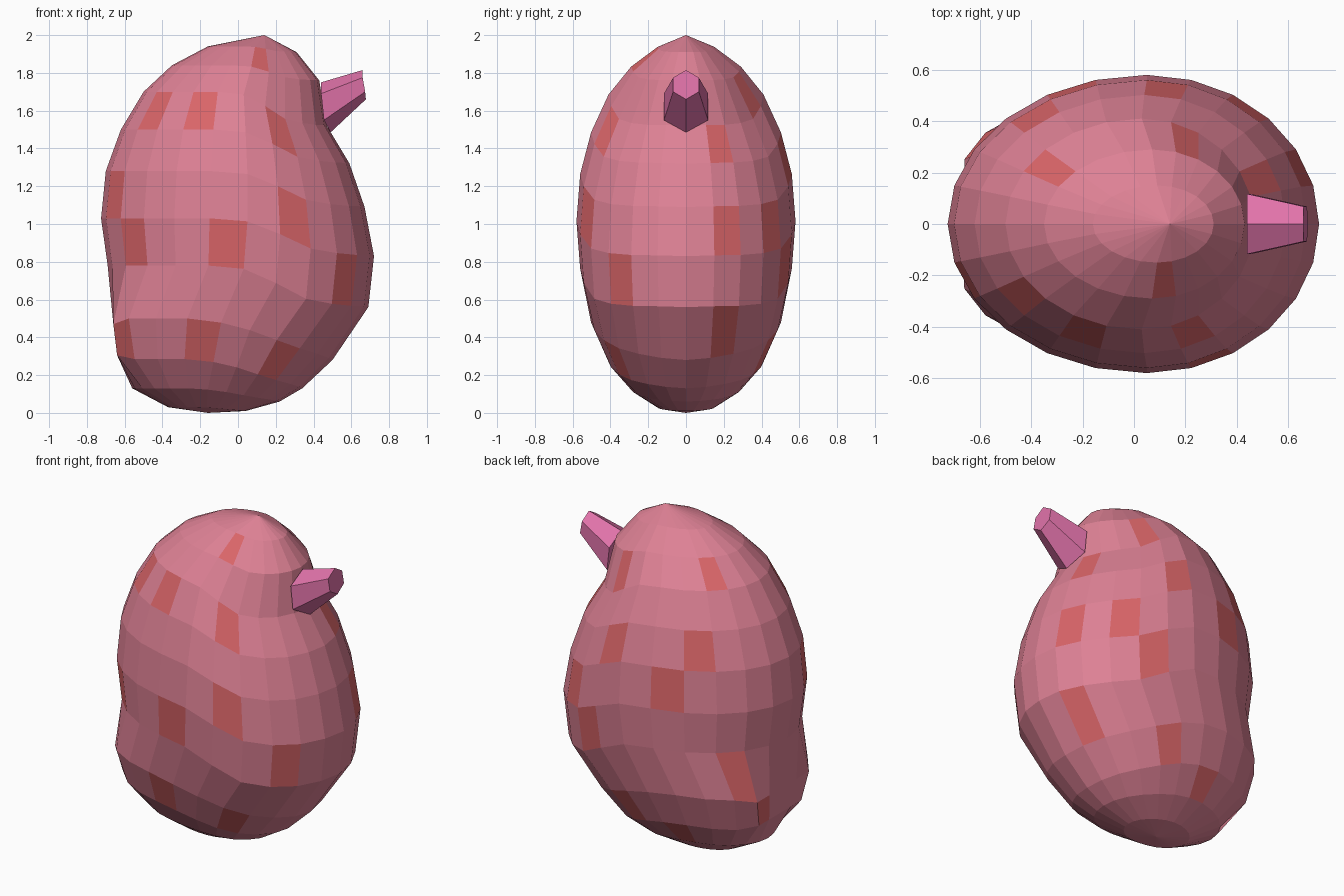
import bpy, bmesh
from math import sin, cos, radians

if "Cube" in bpy.data.objects:
    bpy.data.objects.remove(bpy.data.objects["Cube"])

def material(name, rgb):
    m = bpy.data.materials.new(name)
    m.diffuse_color = (*rgb, 1)
    m.use_nodes = True
    m.node_tree.nodes["Principled BSDF"].inputs["Base Color"].default_value = m.diffuse_color
    return m

def make_object(name, bm, mats):
    bmesh.ops.recalc_face_normals(bm, faces=bm.faces)
    me = bpy.data.meshes.new(name)
    bm.to_mesh(me)
    bm.free()
    for m in mats:
        me.materials.append(m)
    ob = bpy.data.objects.new(name, me)
    bpy.context.collection.objects.link(ob)
    return ob

skin = material("skin", (0.73, 0.22, 0.30))
spot = material("spot", (0.70, 0.13, 0.14))
stalk = material("stalk", (0.75, 0.17, 0.40))

# Body rings, top to bottom: middle x, left x, right x, left z, right z
RINGS = [
    (0.09, -0.16, 0.31, 1.94, 1.91),
    (0.07, -0.35, 0.43, 1.84, 1.76),
    (0.03, -0.50, 0.47, 1.70, 1.52),
    (0.04, -0.62, 0.59, 1.50, 1.32),
    (0.05, -0.70, 0.67, 1.28, 1.09),
    (0.05, -0.725, 0.72, 1.03, 0.83),
    (0.03, -0.69, 0.69, 0.78, 0.56),
    (-0.09, -0.78, 0.50, 0.50, 0.28),
    (-0.13, -0.72, 0.34, 0.285, 0.13),
    (-0.16, -0.56, 0.22, 0.13, 0.06),
    (-0.165, -0.37, 0.04, 0.03, 0.01),
]
# How far each ring sags, every 15 degrees from the right side to the middle
SAG_HIGH = [1, 0.98, 0.97, 0.92, 0.80, 0.42, 0.08]
SAG_LOW = [1, 0.95, 0.85, 0.72, 0.52, 0.28, 0.10]
FLAT = {8: -0.66, 9: -0.64}  # flattened lower left side
SEG = 24

bm = bmesh.new()
rings = []
for k, (mid, left, right, zl, zr) in enumerate(RINGS, 1):
    ring = []
    for j in range(SEG):
        a = radians(15 * j)
        c = cos(a)
        x = mid + c * ((right - mid) if c > 0 else (mid - left))
        fold = min(j, SEG - j)
        sag = (SAG_HIGH if k < 8 else SAG_LOW)[fold] if fold < 7 else 0
        z = zl + (zr - zl) * sag
        if k in FLAT and x < FLAT[k]:
            x = FLAT[k]
            z += -0.03 if k == 8 else 0.02
        ring.append(bm.verts.new((x, 0.58 * sin(radians(15 * k)) * sin(a), z)))
    rings.append(ring)
top = bm.verts.new((0.14, 0, 2.0))
bottom = bm.verts.new((-0.16, 0, 0.0))

# Spots as (row, column) counted from the right side, for front and back
FRONT = {(1, 5), (3, 4), (3, 7), (3, 9), (5, 4), (5, 10), (6, 2), (6, 6),
         (6, 9), (8, 3), (8, 6), (8, 9)}
BACK = {(2, 4), (2, 9), (3, 1), (4, 5), (5, 1), (5, 3), (5, 7), (6, 4),
        (7, 1), (7, 9), (8, 4), (8, 10), (9, 6), (4, 8)}
for j in range(SEG):
    n = (j + 1) % SEG
    bm.faces.new((top, rings[0][j], rings[0][n]))
    bm.faces.new((bottom, rings[-1][n], rings[-1][j]))
    for r in range(len(rings) - 1):
        f = bm.faces.new((rings[r][j], rings[r + 1][j], rings[r + 1][n], rings[r][n]))
        spotted = (r + 1, j) in BACK if j < 12 else (r + 1, 23 - j) in FRONT
        f.material_index = int(spotted)
make_object("body", bm, [skin, spot])

# Tapered six-sided stalk
def hexagon(bm, top, upper, lower, low, w):
    pts = [(top, 0), (upper, w), (lower, w), (low, 0), (lower, -w), (upper, -w)]
    return [bm.verts.new((x, y, z)) for (x, z), y in pts]

bm = bmesh.new()
base = hexagon(bm, (0.44, 1.75), (0.44, 1.69), (0.455, 1.55), (0.49, 1.485), 0.117)
tip = hexagon(bm, (0.66, 1.815), (0.66, 1.775), (0.673, 1.70), (0.677, 1.66), 0.068)
bm.faces.new(base)
bm.faces.new(tip)
for i in range(6):
    n = (i + 1) % 6
    bm.faces.new((base[i], base[n], tip[n], tip[i]))
make_object("stalk", bm, [stalk])
